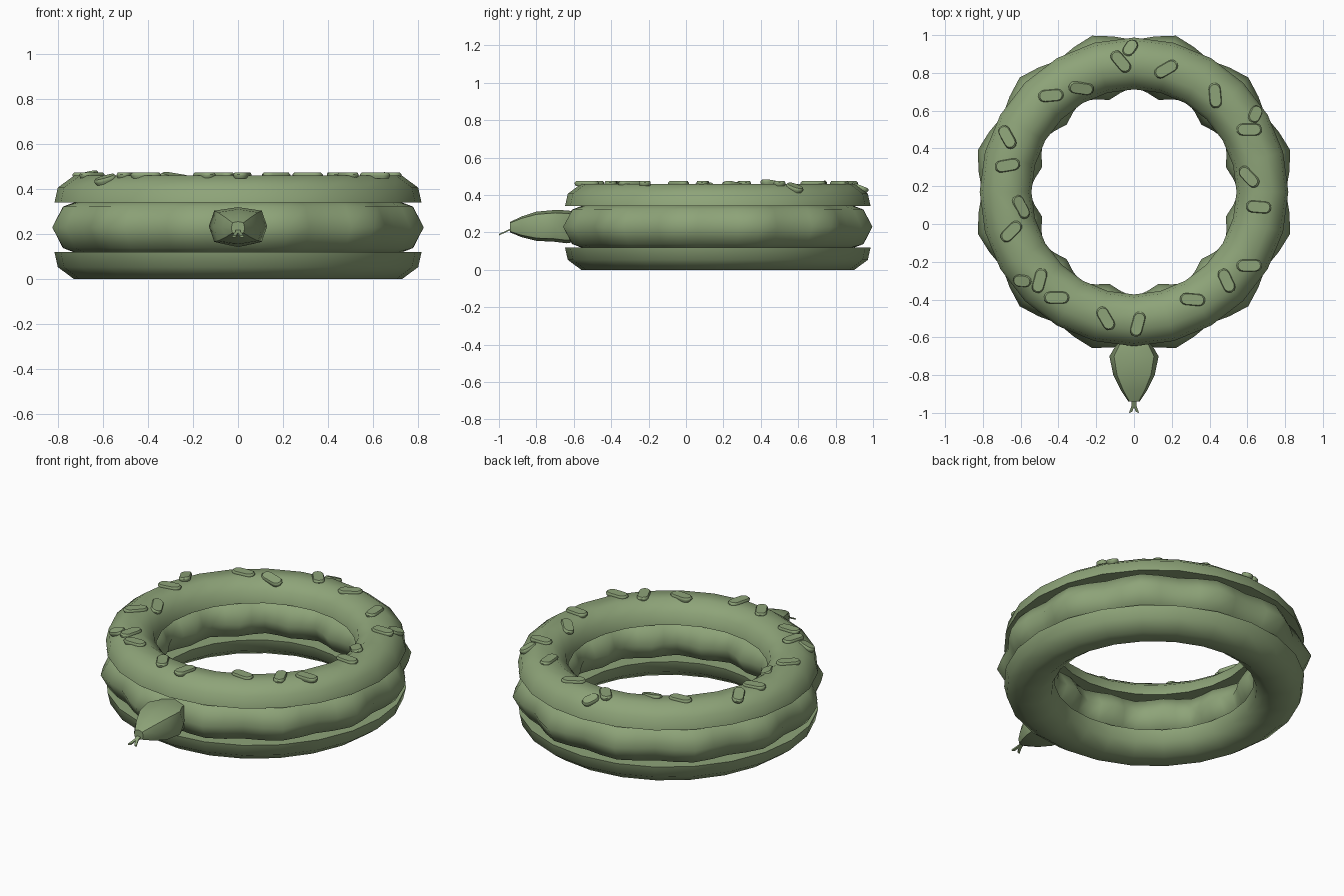
import bpy
import bmesh
from math import sin, cos, pi, radians, atan2, hypot
from mathutils import Vector, Matrix

default_cube = bpy.data.objects.get("Cube")
if default_cube:
    bpy.data.objects.remove(default_cube, do_unlink=True)

CENTRE_Y = 0.17      # ring centre
RING_RADIUS = 0.68   # middle of the tube

green = bpy.data.materials.new("soft_green")
colour = (0.27, 0.37, 0.19, 1)
green.use_nodes = True
green.diffuse_color = colour
green.node_tree.nodes["Principled BSDF"].inputs["Base Color"].default_value = colour


def finish(name, bm, smooth_angle):
    """Turn a bmesh into a named, shaded object."""
    bmesh.ops.recalc_face_normals(bm, faces=bm.faces[:])
    mesh = bpy.data.meshes.new(name)
    bm.to_mesh(mesh)
    bm.free()
    mesh.materials.append(green)
    obj = bpy.data.objects.new(name, mesh)
    bpy.context.collection.objects.link(obj)
    bpy.ops.object.select_all(action="DESELECT")
    obj.select_set(True)
    bpy.context.view_layer.objects.active = obj
    bpy.ops.object.shade_smooth_by_angle(angle=radians(smooth_angle))
    return obj


def loft(bm, sections, closed=False):
    """Skin equal-sized loops of points; cap the ends unless closed."""
    loops = [[bm.verts.new(p) for p in section] for section in sections]
    following = loops[1:] + loops[:1] if closed else loops[1:]
    for a, b in zip(loops, following):
        for i in range(len(a)):
            j = (i + 1) % len(a)
            bm.faces.new((a[i], a[j], b[j], b[i]))
    if not closed:
        bm.faces.new(loops[0])
        bm.faces.new(loops[-1])


def ring(name, segments, section, smooth_angle):
    """Sweep section(angle) -> [(radius, z)] around the ring centre."""
    bm = bmesh.new()
    sections = []
    for s in range(segments):
        a = 2 * pi * s / segments
        sections.append([(r * cos(a), CENTRE_Y + r * sin(a), z) for r, z in section(a)])
    loft(bm, sections, closed=True)
    return finish(name, bm, smooth_angle)


# Bun halves: domed outside, flat on the cut side
BUN_HEIGHT = 0.12
TOP_Z = 0.46
dome = [(0.137, 0), (0.122, 0.067), (0.05, BUN_HEIGHT)]
dome += [(-w, h) for w, h in reversed(dome)]


def bun_section(cut_z, up):
    return lambda a: [(RING_RADIUS + w, cut_z + up * h) for w, h in dome]


ring("bottom_bun", 24, bun_section(BUN_HEIGHT, -1), 60)
ring("top_bun", 24, bun_section(TOP_Z - BUN_HEIGHT, 1), 60)


# Filling body: a tube swelling into twelve lobes
def body_section(a):
    swell = 0.15 - 0.026 * cos(12 * a)
    return [(RING_RADIUS + swell * cos(t), 0.23 + 0.13 * sin(t))
            for t in (k * pi / 4 for k in range(8))]


ring("coiled_body", 48, body_section, 60)

# Snake head: octagonal sections from neck to snout (y, half width, z, half height)
head_stations = [
    (-0.58, 0.08, 0.23, 0.08),
    (-0.64, 0.095, 0.23, 0.088),
    (-0.70, 0.13, 0.235, 0.085),
    (-0.80, 0.11, 0.233, 0.078),
    (-0.88, 0.07, 0.23, 0.055),
    (-0.94, 0.03, 0.228, 0.028),
]


def head_section(y, w, z, h):
    points = []
    for k in range(8):
        fullness = 1.15 if k % 2 else 1
        t = k * pi / 4
        points.append((fullness * w * cos(t), y, z + fullness * h * sin(t)))
    return points


bm = bmesh.new()
loft(bm, [head_section(*station) for station in head_stations])
finish("snake_head", bm, 50)

# Forked tongue: thin plate sloping down to the front
half_outline = [(0.012, -0.92), (0.012, -0.96), (0.027, -1.0), (0.01, -0.995), (0, -0.97)]
outline = half_outline + [(-x, y) for x, y in reversed(half_outline[:-1])]
bm = bmesh.new()
loft(bm, [[(x, y, 0.215 + 0.45 * (y + 0.94) + lift) for x, y in outline]
          for lift in (-0.004, 0.004)])
finish("forked_tongue", bm, 30)


# Seeds: flattened capsules lying on the top bun
def bun_surface(offset):
    """Height and outward slope of the dome at a distance from the tube middle."""
    d = abs(offset)
    for (w0, h0), (w1, h1) in zip(dome[:2], dome[1:3]):
        if w1 <= d <= w0:
            t = (d - w1) / (w0 - w1)
            lean = 0.5 * min(1, t + 0.4)
            return h1 + (h0 - h1) * t, lean * (1 if offset > 0 else -1)
    return BUN_HEIGHT, 0


def capsule(length, width, scale):
    r = width / 2
    points = []
    for end in (1, -1):
        for k in range(7):
            t = -pi / 2 + pi * k / 6
            points.append((end * scale * (length / 2 - r + r * cos(t)),
                           end * scale * r * sin(t)))
    return points


def seed(index, x, y, turn, length=0.135):
    radial = Vector((x, y - CENTRE_Y, 0))
    height, lean = bun_surface(radial.length - RING_RADIUS)
    normal = (radial.normalized() * lean + Vector((0, 0, 1))).normalized()
    along = Vector((cos(radians(turn)), sin(radians(turn)), 0))
    along = (along - normal * along.dot(normal)).normalized()
    side = normal.cross(along)
    place = Matrix((along, side, normal)).transposed().to_4x4()
    place.translation = (x, y, TOP_Z - BUN_HEIGHT + height)
    bm = bmesh.new()
    loft(bm, [[(px, py, z) for px, py in capsule(length, 0.063, scale)]
              for scale, z in ((0.9, -0.012), (1, 0), (1, 0.006), (0.88, 0.014))])
    bm.transform(place)
    finish(f"seed_{index}", bm, 40)


# Seed layout: x, y, turn in degrees
seeds = [
    (-.07, .86, -50), (.17, .82, 30), (-.28, .72, -10), (-.44, .68, 5),
    (-.67, .46, -60), (-.67, .31, 10), (-.6, .09, -60), (-.65, -.04, 45),
    (-.5, -.3, 75), (-.41, -.39, 0), (-.15, -.5, -60), (.02, -.53, 75),
    (.31, -.4, -5), (.49, -.3, -65), (.61, -.22, 0), (.66, .09, -5),
    (.61, .25, -45), (.61, .5, 0), (.43, .68, -85),
]
small_seeds = [(-.02, .93, 60), (-.59, -.3, 0), (.64, .58, 60)]
for i, (x, y, turn) in enumerate(seeds):
    seed(i, x, y, turn)
for i, (x, y, turn) in enumerate(small_seeds, len(seeds)):
    seed(i, x, y, turn, 0.1)
